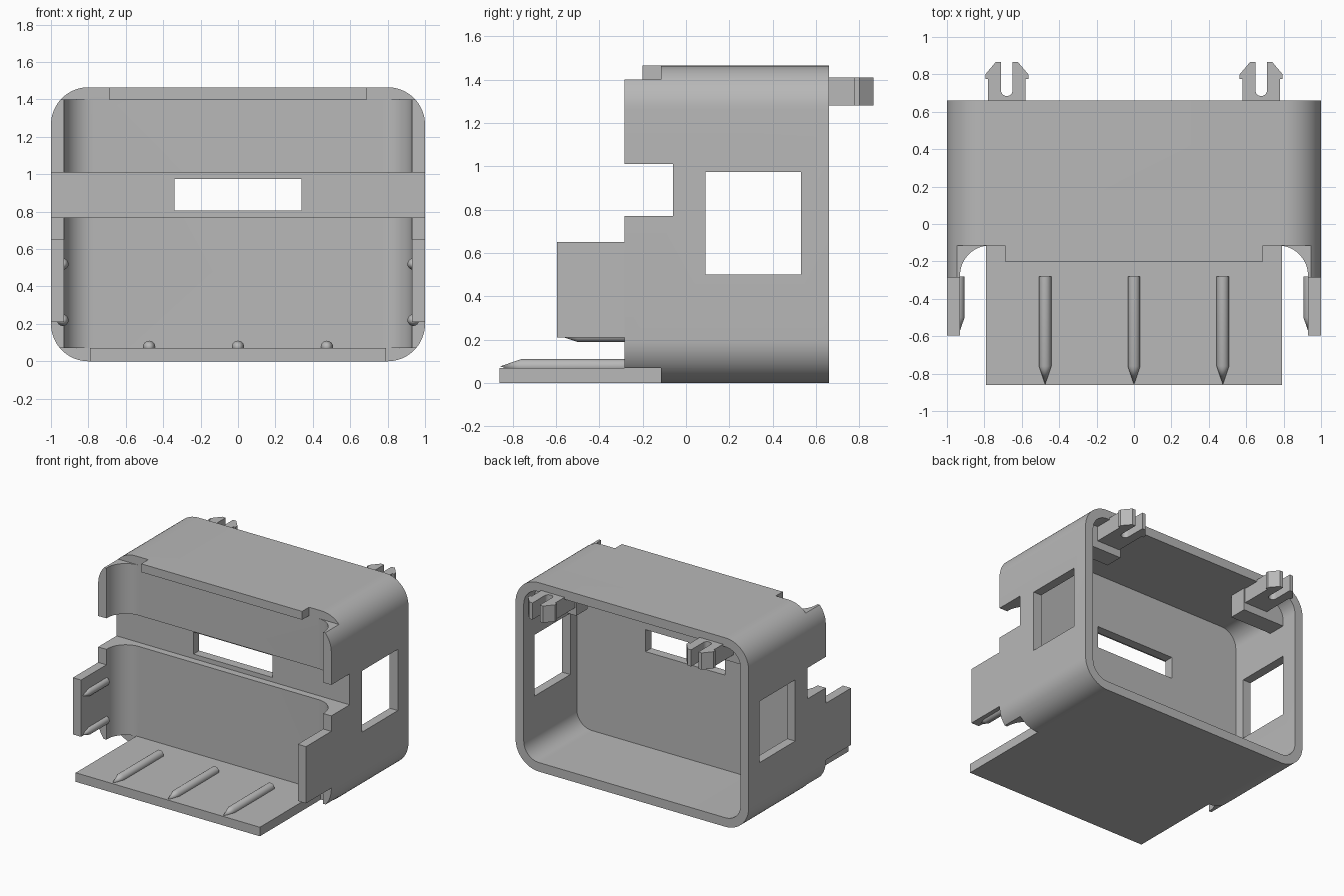
import bpy
import bmesh
import math
from mathutils import Vector

cube = bpy.data.objects.get("Cube")
if cube:
    bpy.data.objects.remove(cube, do_unlink=True)

# One grey plastic for everything
GREY = (0.48, 0.48, 0.48, 1)
plastic = bpy.data.materials.new("grey_plastic")
plastic.use_nodes = True
plastic.diffuse_color = GREY
plastic.node_tree.nodes["Principled BSDF"].inputs["Base Color"].default_value = GREY


def finish(name, bm):
    bmesh.ops.recalc_face_normals(bm, faces=bm.faces)
    mesh = bpy.data.meshes.new(name)
    bm.to_mesh(mesh)
    bm.free()
    mesh.materials.append(plastic)
    ob = bpy.data.objects.new(name, mesh)
    bpy.context.collection.objects.link(ob)
    return ob


def smooth(ob):
    bpy.ops.object.select_all(action='DESELECT')
    ob.select_set(True)
    bpy.context.view_layer.objects.active = ob
    bpy.ops.object.shade_smooth_by_angle(angle=math.radians(30))


def prism(name, points, shift):
    bm = bmesh.new()
    face = bm.faces.new([bm.verts.new(p) for p in points])
    out = bmesh.ops.extrude_face_region(bm, geom=[face])
    verts = [g for g in out["geom"] if isinstance(g, bmesh.types.BMVert)]
    bmesh.ops.translate(bm, verts=verts, vec=Vector(shift))
    return finish(name, bm)


def box(name, x, y, z):
    corners = [(x[0], y[0], z[0]), (x[1], y[0], z[0]), (x[1], y[1], z[0]), (x[0], y[1], z[0])]
    return prism(name, corners, (0, 0, z[1] - z[0]))


def arc(cx, cy, r, start, end, steps=16):
    angles = [math.radians(start + (end - start) * i / steps) for i in range(steps + 1)]
    return [(cx + r * math.cos(a), cy + r * math.sin(a)) for a in angles]


def rounded_prism(name, inset, y0, y1):
    # Rounded rectangle in the xz plane, pulled along y
    cx, low, high, r = 1 - R, R, TOP - R, R - inset
    pts = (arc(cx, high, r, 0, 90) + arc(-cx, high, r, 90, 180)
           + arc(-cx, low, r, 180, 270) + arc(cx, low, r, 270, 360))
    return prism(name, [(x, y0, z) for x, z in pts], (0, y1 - y0, 0))


def cut(ob, cutters):
    for c in cutters:
        c.hide_render = True
        mod = ob.modifiers.new("cut", 'BOOLEAN')
        mod.operation = 'DIFFERENCE'
        mod.solver = 'EXACT'
        mod.object = c
    graph = bpy.context.evaluated_depsgraph_get()
    mesh = bpy.data.meshes.new_from_object(ob.evaluated_get(graph))
    ob.modifiers.clear()
    ob.data = mesh
    for c in cutters:
        bpy.data.objects.remove(c, do_unlink=True)


TOP, R, WALL = 1.465, 0.2, 0.07
FRONT, RIM, BACK = -0.115, -0.285, 0.66
IN = 1 - WALL

# Housing: rounded shell, open at the back, with a filleted front pocket
housing = rounded_prism("housing", 0, RIM, BACK)
pocket = ([(-IN, -0.6)] + [(IN, -0.6)] + arc(IN - 0.16, FRONT - 0.16, 0.16, 0, 90)
          + arc(-IN + 0.16, FRONT - 0.16, 0.16, 90, 180))
cut(housing, [
    rounded_prism("back_cavity_cutter", WALL, 0.01, 1),
    prism("front_pocket_cutter", [(x, y, -0.2) for x, y in pocket], (0, 0, 2)),
    box("top_step_cutter", (-2, 2), (-1, FRONT), (1.4, 2)),
    box("bottom_step_cutter", (-2, 2), (-1, FRONT), (-1, WALL)),
    box("groove_cutter", (-2, 2), (-1, -0.06), (0.77, 1.01)),
    box("front_window_cutter", (-0.34, 0.34), (-0.5, 0.3), (0.805, 0.975)),
    box("side_window_cutter", (-2, 2), (0.09, 0.53), (0.5, 0.975)),
])
smooth(housing)

# Front tray and top lip
box("bottom_tray", (-0.79, 0.79), (-0.86, FRONT), (0, WALL))
box("top_lip", (-0.69, 0.69), (-0.2, FRONT), (1.4, TOP))


def pin(name, x, z, r, back, shoulder, tip):
    # Round pin along y with a pointed front end
    bm = bmesh.new()
    rings = []
    for y in (back, shoulder):
        rings.append([bm.verts.new((x + a, y, z + b)) for a, b in arc(0, 0, r, 0, 345, 23)])
    point = bm.verts.new((x, tip, z))
    bm.faces.new(rings[0])
    n = len(rings[0])
    for i in range(n):
        j = (i + 1) % n
        bm.faces.new((rings[0][i], rings[0][j], rings[1][j], rings[1][i]))
        bm.faces.new((rings[1][i], rings[1][j], point))
    smooth(finish(name, bm))


for i, x in enumerate((-0.475, 0, 0.475)):
    pin(f"tray_pin_{i + 1}", x, 0.077, 0.033, -0.28, -0.76, -0.858)

for side, s in (("left", 1), ("right", -1)):
    # Side arm with two pins
    box(side + "_arm", sorted((s * IN, s)), (-0.595, RIM), (0.21, 0.65))
    for level, z in (("lower", 0.22), ("upper", 0.52)):
        pin(f"{side}_{level}_arm_pin", s * 0.937, z, 0.031, -0.28, -0.5, -0.59)

    # Snap clip: split stem with barbed tips, on a block inside the shell
    half = [(0.1, 0.53), (0.1, 0.775), (0.115, 0.775), (0.115, 0.8), (0.06, 0.865), (0.031, 0.865)]
    slot = arc(0, 0.715, 0.031, 0, -180, 12)
    outline = half + slot + [(-x, y) for x, y in reversed(half)]
    clip = prism(side + "_clip", [(s * 0.68 + x, y, 1.28) for x, y in outline], (0, 0, 0.13))
    smooth(clip)
    box(side + "_clip_block", sorted((s * 0.57, s * 0.935)), (0.39, 0.53), (1.22, 1.4))
